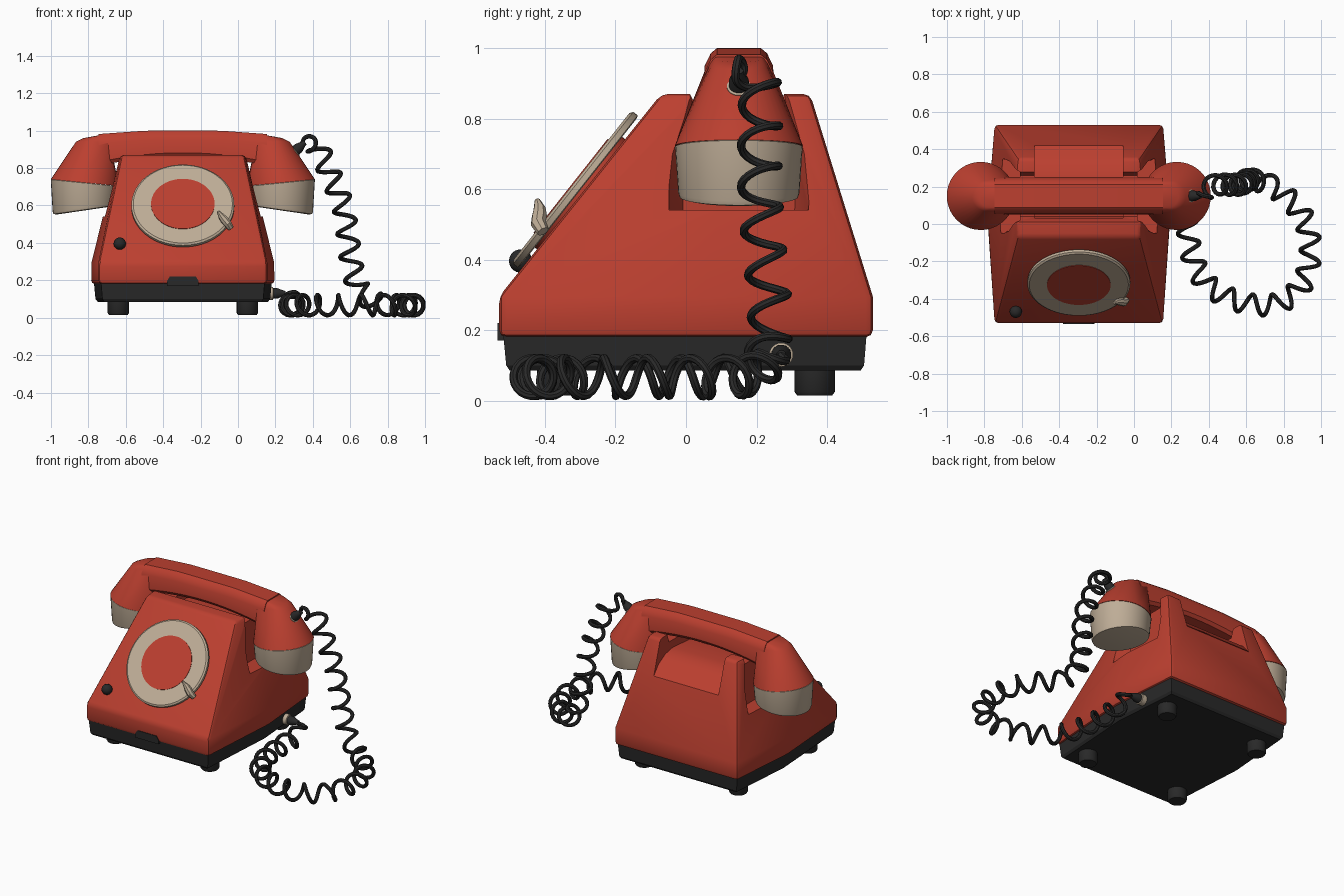
import bpy, bmesh, math
from mathutils import Vector, Matrix

if "Cube" in bpy.data.objects:
    bpy.data.objects.remove(bpy.data.objects["Cube"])

CX = -0.295  # centre of the telephone in x

def material(name, rgb):
    m = bpy.data.materials.new(name)
    m.diffuse_color = (*rgb, 1)
    m.use_nodes = True
    m.node_tree.nodes["Principled BSDF"].inputs["Base Color"].default_value = m.diffuse_color
    return m

RED = material("red", (0.50, 0.050, 0.029))
CREAM = material("cream", (0.52, 0.42, 0.31))
BLACK = material("black", (0.022, 0.022, 0.022))

def finish(me, angle=35):
    me.shade_smooth()
    me.set_sharp_from_angle(angle=math.radians(angle))

def add(name, bm, mat, angle=35):
    bmesh.ops.recalc_face_normals(bm, faces=bm.faces)
    me = bpy.data.meshes.new(name)
    bm.to_mesh(me)
    bm.free()
    me.materials.append(mat)
    finish(me, angle)
    ob = bpy.data.objects.new(name, me)
    bpy.context.collection.objects.link(ob)
    return ob

def rings(name, loops, mat, angle=35):
    """Join a row of equal point loops and cap both ends."""
    bm = bmesh.new()
    vs = [[bm.verts.new(p) for p in loop] for loop in loops]
    n = len(vs[0])
    for a, b in zip(vs, vs[1:]):
        for i in range(n):
            j = (i + 1) % n
            bm.faces.new((a[i], a[j], b[j], b[i]))
    bm.faces.new(vs[0])
    bm.faces.new(vs[-1])
    return add(name, bm, mat, angle)

def hull(name, pts, mat, angle=35):
    bm = bmesh.new()
    vs = [bm.verts.new(p) for p in pts]
    r = bmesh.ops.convex_hull(bm, input=vs)
    junk = {v for v in r["geom_interior"] + r["geom_unused"] if isinstance(v, bmesh.types.BMVert)}
    bmesh.ops.delete(bm, geom=list(junk), context='VERTS')
    return add(name, bm, mat, angle)

def lathe(name, origin, axis, profile, mat, seg=24):
    """Turn (radius, height) points around an axis."""
    q = Vector(axis).to_track_quat('Z', 'Y')
    o = Vector(origin)
    loops = [[o + q @ Vector((r * math.cos(2 * math.pi * i / seg),
                              r * math.sin(2 * math.pi * i / seg), h)) for i in range(seg)]
             for r, h in profile]
    return rings(name, loops, mat)

def bake(ob):
    """Replace an object by its evaluated mesh."""
    dg = bpy.context.evaluated_depsgraph_get()
    me = bpy.data.meshes.new_from_object(ob.evaluated_get(dg))
    name = ob.name
    mats = [m for m in ob.data.materials]
    bpy.data.objects.remove(ob)
    me.materials.clear()
    me.materials.append(mats[0])
    for p in me.polygons:
        p.material_index = 0
    finish(me)
    new = bpy.data.objects.new(name, me)
    bpy.context.collection.objects.link(new)
    return new

def wire(name, pts, radius, mat, scales=None, res=2):
    cu = bpy.data.curves.new(name, 'CURVE')
    cu.dimensions = '3D'
    cu.bevel_depth = radius
    cu.bevel_resolution = res
    cu.use_fill_caps = True
    sp = cu.splines.new('POLY')
    sp.points.add(len(pts) - 1)
    for i, p in enumerate(pts):
        sp.points[i].co = (*p, 1)
        sp.points[i].radius = scales[i] if scales else 1
    cu.materials.append(mat)
    ob = bpy.data.objects.new(name, cu)
    bpy.context.collection.objects.link(ob)
    return bake(ob)

# Body shell: six-sided plan, wider in the middle, sloped front
def plan(z, yf, yb, end, mid, ym):
    return [(CX - end, yf, z), (CX + end, yf, z), (CX + mid, ym, z),
            (CX + end, yb, z), (CX - end, yb, z), (CX - mid, ym, z)]

body = rings("body", [plan(0.18, -0.53, 0.53, 0.45, 0.49, 0.05),
                      plan(0.295, -0.53, 0.53, 0.45, 0.488, 0.05),
                      plan(0.87, -0.07, 0.352, 0.328, 0.347, 0.15)], RED)
bev = body.modifiers.new("bevel", 'BEVEL')
bev.width, bev.segments, bev.angle_limit = 0.02, 2, math.radians(20)

# Cutters: carrying notch, handset channel, pockets for the two cups
notch = [(0.02, 0.95), (0.04, 0.75), (0.22, 0.765), (0.30, 0.75), (0.37, 0.71),
         (0.42, 0.65), (0.6, 0.58), (0.6, 0.95)]
cutters = [rings("notch_cutter", [[(CX + s * 0.237, y, z) for y, z in notch] for s in (-1, 1)], RED)]
chan = [(-0.015, 0.92), (0.04, 0.815), (0.26, 0.815), (0.295, 0.92)]
cutters.append(rings("channel_cutter", [[(CX + s * 0.6, y, z) for y, z in chan] for s in (-1, 1)], RED))
pocket = [(-0.048, 0.54), (-0.05, 0.70), (0.0, 0.92), (0.30, 0.92), (0.35, 0.70), (0.348, 0.54)]
for s in (-1, 1):
    cutters.append(rings("pocket_cutter", [[(CX + s * x, 0.15 + (y - 0.15) * k, z) for y, z in pocket]
                                           for x, k in ((0.315, 0.8), (0.40, 1.0), (0.7, 1.0))], RED))
for c in cutters:
    c.hide_render = True
    m = body.modifiers.new("cut", 'BOOLEAN')
    m.operation, m.object, m.solver = 'DIFFERENCE', c, 'EXACT'
body = bake(body)
for c in cutters:
    bpy.data.objects.remove(c)

# Base tray, feet and front latch
rings("base_tray", [plan(0.085, -0.50, 0.495, 0.42, 0.455, 0.05),
                    plan(0.10, -0.51, 0.505, 0.43, 0.467, 0.05),
                    plan(0.185, -0.518, 0.512, 0.437, 0.475, 0.05)], BLACK, 20)
for x in (-0.345, 0.345):
    for y in (-0.365, 0.365):
        lathe("foot", (CX + x, y, 0.015), (0, 0, 1),
              [(0.05, 0), (0.057, 0.01), (0.057, 0.08)], BLACK)
rings("front_latch", [[(CX - w, y, 0.17), (CX + w, y, 0.17), (CX + w, y, 0.195),
                       (CX + w - 0.015, y, 0.22), (CX - w + 0.015, y, 0.22), (CX - w, y, 0.195)]
                      for y, w in ((-0.534, 0.085), (-0.50, 0.085))], BLACK)

# Dial on the sloped front
U, V, W = Vector((1, 0, 0)), Vector((0, 0.62, 0.785)), Vector((0, -0.785, 0.62))
F0 = Vector((CX, -0.297, 0.585))
def face_pt(u, v, w):
    return F0 + U * u + V * v + W * w
lathe("dial_hub", face_pt(0, 0, -0.02), W, [(0.2, 0), (0.2, 0.035)], RED, 48)
lathe("dial_ring", face_pt(0, 0, 0), W,
      [(0.265, 0.01), (0.275, 0.013), (0.275, 0.029), (0.265, 0.036), (0.16, 0.036)], CREAM, 64)
lathe("dial_center", face_pt(0, 0, 0), W, [(0.17, 0.03), (0.17, 0.039)], RED, 64)
wire("finger_stop", [face_pt(*p) for p in ((0.255, -0.15, 0.02), (0.24, -0.14, 0.045), (0.222, -0.122, 0.055),
                                           (0.205, -0.105, 0.068), (0.188, -0.09, 0.088))],
     0.022, CREAM, [0.8, 1, 1, 0.8, 0.35])

# Round button
lathe("button", face_pt(-0.337, -0.255, 0.018), W,
      [(0.033 * math.cos(a), 0.033 * math.sin(a)) for a in [math.radians(d) for d in range(-85, 86, 17)]],
      BLACK, 20)

# Handset: grip, two heads, two cream cups
def section(x):
    a = abs(x)
    zt = 1.0 - 0.018 * max(0, (a - 0.2) / 0.25)
    zb = 0.862 - 0.05 * (a / 0.45) ** 2
    return [(CX + x, 0.15 + y, z) for y, z in
            ((-0.085, zb), (0.085, zb), (0.1, zb + 0.02), (0.097, zt - 0.05),
             (0.08, zt - 0.015), (0.062, zt), (-0.062, zt), (-0.08, zt - 0.015),
             (-0.097, zt - 0.05), (-0.1, zb + 0.02))]
rings("handset_grip", [section(x / 100) for x in range(-45, 46, 6)], RED)

def circle(s, xc, r, z, tilt, n=40):
    return [(CX + s * (xc + r * math.cos(2 * math.pi * i / n)), 0.15 + r * math.sin(2 * math.pi * i / n),
             z + tilt * math.cos(2 * math.pi * i / n)) for i in range(n)]
for s in (-1, 1):
    side = "left" if s < 0 else "right"
    hull(side + "_head", circle(s, 0.524, 0.182, 0.722, 0.018) + circle(s, 0.49, 0.082, 0.945, -0.005)
         + circle(s, 0.465, 0.068, 0.97, -0.01)
         + [(CX + s * 0.40, 0.15 + k * y, z) for k in (-1, 1)
            for y, z in ((0.1, 0.84), (0.097, 0.935), (0.08, 0.97), (0.062, 0.984))], RED)
    rings(side + "_cup", [circle(s, 0.525, 0.176, 0.722, 0.018), circle(s, 0.525, 0.181, 0.720, 0.018),
                          circle(s, 0.524, 0.172, 0.59, -0.024), circle(s, 0.523, 0.168, 0.578, -0.024),
                          circle(s, 0.522, 0.15, 0.574, -0.022)], CREAM)

# Cord fittings on the handset and on the base
def fitting(name, p, d):
    lathe(name + "_collar", p, d, [(0.034, -0.03), (0.034, 0.006), (0.026, 0.01)], CREAM)
    lathe(name + "_boot", p, d, [(0.029, -0.01), (0.028, 0.03), (0.015, 0.065), (0.013, 0.075)], BLACK)
fitting("handset", (0.302, 0.15, 0.888), (0.75, 0, 0.65))
fitting("base", (0.18, 0.27, 0.13), (1, 0, 0.0))

# Coiled cord: helix around a smooth path
way = [Vector(p) for p in (
    (0.34, 0.15, 0.92), (0.39, 0.18, 0.945), (0.44, 0.21, 0.88), (0.50, 0.21, 0.75), (0.56, 0.21, 0.60),
    (0.585, 0.22, 0.45), (0.605, 0.235, 0.30), (0.645, 0.235, 0.16), (0.74, 0.20, 0.08), (0.85, 0.11, 0.067),
    (0.92, 0.0, 0.067), (0.943, -0.16, 0.067), (0.90, -0.32, 0.067), (0.80, -0.41, 0.067), (0.68, -0.435, 0.067),
    (0.52, -0.40, 0.067), (0.39, -0.32, 0.067), (0.32, -0.20, 0.067), (0.29, -0.06, 0.067), (0.28, 0.09, 0.067),
    (0.29, 0.21, 0.08), (0.275, 0.265, 0.12), (0.25, 0.27, 0.13))]
path = []
ext = [way[0] * 2 - way[1]] + way + [way[-1] * 2 - way[-2]]
for i in range(1, len(ext) - 2):
    a, b, c, d = ext[i - 1:i + 3]
    for k in range(24):
        t = k / 24
        path.append(0.5 * (2 * b + (c - a) * t + (2 * a - 5 * b + 4 * c - d) * t * t
                           + (3 * b - a - 3 * c + d) * t ** 3))
path.append(way[-1])
length = sum((q - p).length for p, q in zip(path, path[1:]))
pts, run = [], 0.0
normal = Vector((0, 1, 0))
for i, p in enumerate(path):
    tan = (path[min(i + 1, len(path) - 1)] - path[max(i - 1, 0)]).normalized()
    normal = (normal - tan * normal.dot(tan)).normalized()
    if i:
        run += (p - path[i - 1]).length
    amp = 0.054 * max(0, min(1, run / 0.08, (length - run) / 0.07))
    ang = 2 * math.pi * run / 0.125
    q = p + (normal * math.cos(ang) + tan.cross(normal) * math.sin(ang)) * amp
    q.z = max(q.z, 0.012)
    pts.append(q)
wire("coiled_cord", pts, 0.012, BLACK)
